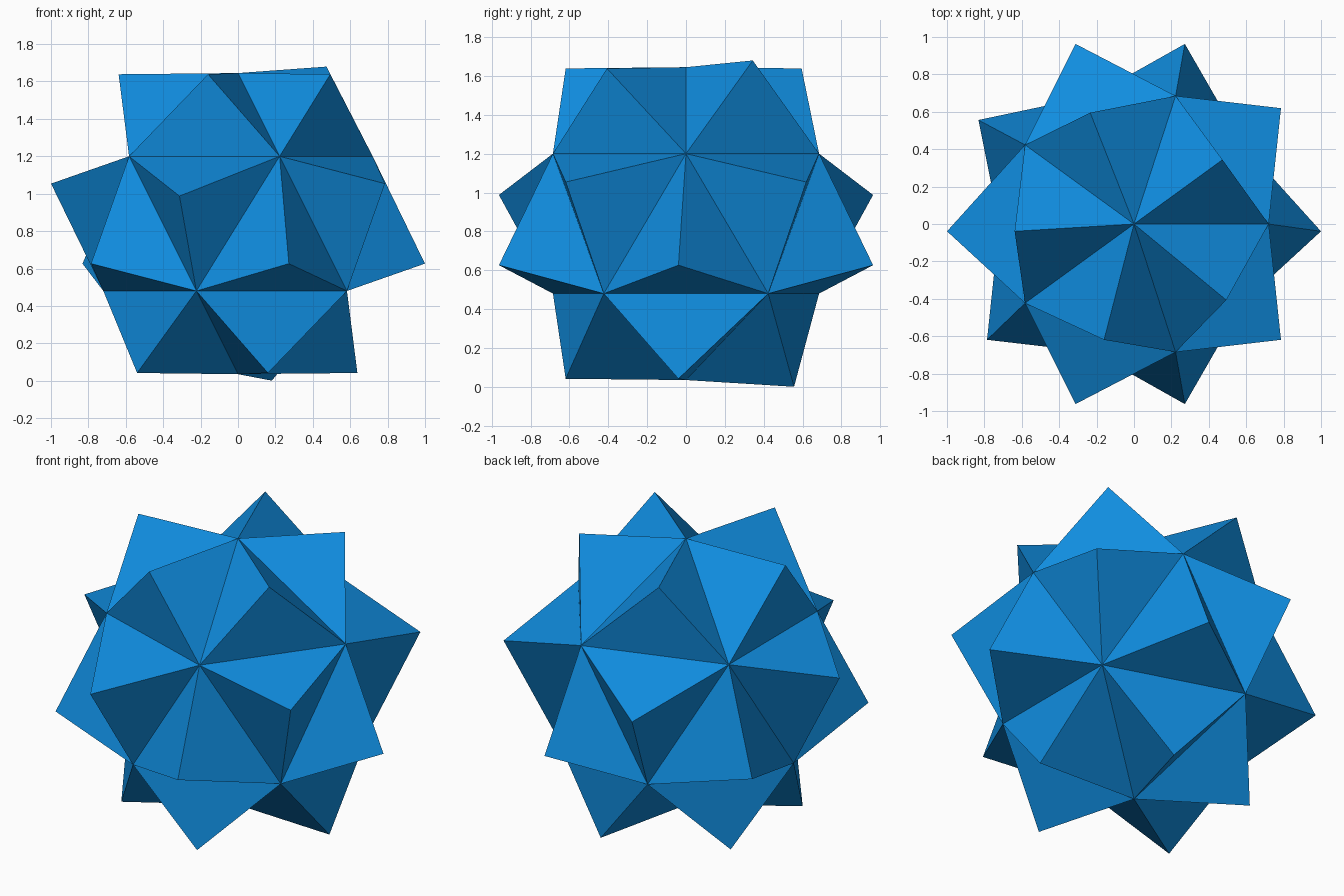
import bpy, bmesh, math
from mathutils import Vector

if "Cube" in bpy.data.objects:
    bpy.data.objects.remove(bpy.data.objects["Cube"])

CENTRE = Vector((0, 0, 0.84))
CORE = 0.805      # radius of the twenty-sided core
TIP = 1.022       # distance of each spike base point from the centre
LEAN = 0.045      # how far each tip leans towards one corner


def ring(z, start):
    r = CORE * 2 / math.sqrt(5)
    return [Vector((r * math.cos(math.radians(start - 72 * i)),
                    r * math.sin(math.radians(start - 72 * i)), z)) for i in range(5)]


# Core corners: bottom pole, lower ring, upper ring, top pole
h = CORE / math.sqrt(5)
points = ([Vector((0, 0, -CORE))] + ring(-h, -36)
          + ring(h, -72) + [Vector((0, 0, CORE))])

# Core triangles; the tip of each spike leans to the first corner listed
triangles = [
    (2, 0, 1), (1, 0, 5), (3, 0, 2), (3, 4, 0), (0, 4, 5),
    (1, 5, 10), (2, 1, 6), (2, 7, 3), (3, 8, 4), (4, 9, 5),
    (6, 1, 10), (2, 6, 7), (7, 8, 3), (4, 8, 9), (9, 10, 5),
    (6, 10, 11), (6, 11, 7), (7, 11, 8), (8, 11, 9), (11, 10, 9),
]

# One three-sided spike on every triangle
bm = bmesh.new()
corners = [bm.verts.new(p + CENTRE) for p in points]
for tri in triangles:
    mid = sum((points[i] for i in tri), Vector()) / 3
    lean = (points[tri[0]] - mid).normalized() * LEAN
    tip = bm.verts.new(CENTRE + mid.normalized() * TIP + lean)
    for k in range(3):
        bm.faces.new((corners[tri[k]], corners[tri[(k + 1) % 3]], tip))
bmesh.ops.recalc_face_normals(bm, faces=bm.faces[:])

mesh = bpy.data.meshes.new("spiked_ball")
bm.to_mesh(mesh)
bm.free()

blue = bpy.data.materials.new("bright blue")
blue.diffuse_color = (0.005, 0.265, 0.74, 1)
blue.use_nodes = True
blue.node_tree.nodes["Principled BSDF"].inputs["Base Color"].default_value = blue.diffuse_color
mesh.materials.append(blue)
bpy.context.collection.objects.link(bpy.data.objects.new("spiked_ball", mesh))
